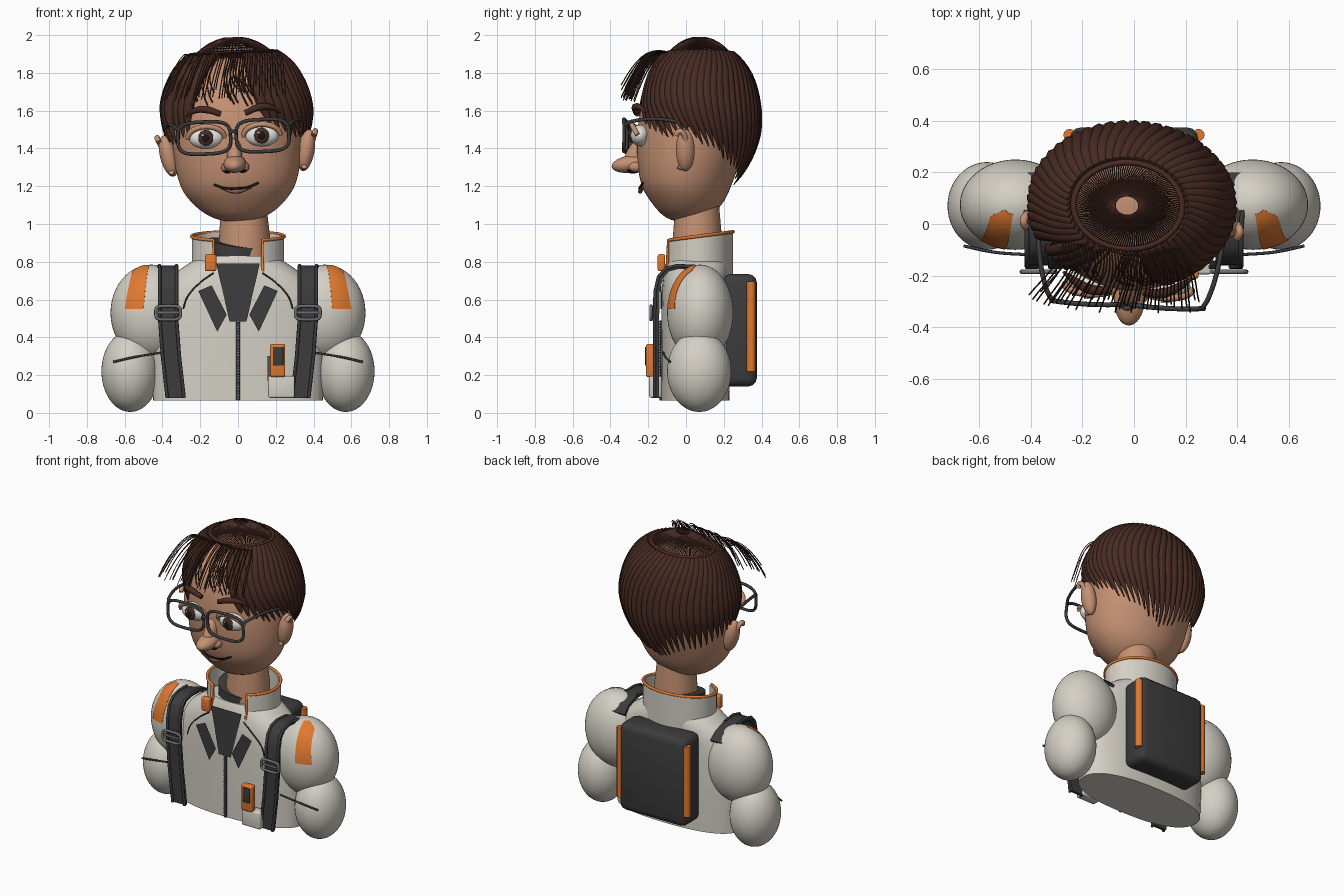
import bpy, bmesh, random
from math import sin, cos, pi, sqrt, radians
from mathutils import Matrix, Vector

random.seed(4)
if "Cube" in bpy.data.objects:
    bpy.data.objects.remove(bpy.data.objects["Cube"])

# Slight tilt and turn shared by everything on the head
PIVOT = Vector((0, 0.06, 1.35))
HEAD = (Matrix.Translation(PIVOT) @ Matrix.Rotation(radians(-3), 4, 'Z')
        @ Matrix.Rotation(radians(-2.5), 4, 'Y') @ Matrix.Translation(-PIVOT))


def colour(name, *rgb):
    m = bpy.data.materials.new(name)
    m.use_nodes = True
    m.diffuse_color = (*rgb, 1)
    m.node_tree.nodes["Principled BSDF"].inputs["Base Color"].default_value = (*rgb, 1)
    return m


SKIN = colour("skin", .55, .28, .17)
HAIR = colour("dark brown hair", .065, .024, .017)
SUIT = colour("off white suit", .66, .63, .56)
ORANGE = colour("orange trim", .75, .19, .03)
DARK = colour("dark grey fabric", .045, .045, .047)
METAL = colour("grey metal", .16, .16, .17)
WHITE = colour("eye white", .8, .78, .75)
BLACK = colour("black", .01, .008, .008)
LIP = colour("lip", .3, .1, .07)


def emit(name, bm, mat, head=False):
    bmesh.ops.recalc_face_normals(bm, faces=bm.faces[:])
    if head:
        bm.transform(HEAD)
    me = bpy.data.meshes.new(name)
    bm.to_mesh(me)
    bm.free()
    me.materials.append(mat)
    me.polygons.foreach_set("use_smooth", [True] * len(me.polygons))
    me.set_sharp_from_angle(angle=radians(40))
    ob = bpy.data.objects.new(name, me)
    bpy.context.collection.objects.link(ob)
    return ob


def grid(name, rows, mat, head=False, close=False, thick=0):
    """Skin rows of points; closed rows get end caps, open ones get thickness."""
    bm = bmesh.new()
    vs = [[bm.verts.new(p) for p in row] for row in rows]
    n = len(vs[0])
    for a, b in zip(vs, vs[1:]):
        for j in range(n if close else n - 1):
            k = (j + 1) % n
            bm.faces.new((a[j], a[k], b[k], b[j]))
    if close:
        bm.faces.new(vs[0])
        bm.faces.new(vs[-1])
    if thick:
        bmesh.ops.recalc_face_normals(bm, faces=bm.faces[:])
        bmesh.ops.solidify(bm, geom=bm.faces[:], thickness=thick)
    return emit(name, bm, mat, head)


def oval(z, rx, yc, ry, power=2.0, n=48, xc=0):
    def f(v):
        return abs(v) ** (2 / power) * (1 if v > 0 else -1)
    return [(xc + rx * f(cos(2 * pi * i / n)), yc + ry * f(sin(2 * pi * i / n)), z) for i in range(n)]


def ball(name, centre, radii, mat, head=False, rot=(0, 'X'), seg=32):
    bm = bmesh.new()
    bmesh.ops.create_uvsphere(bm, u_segments=seg, v_segments=seg // 2, radius=1)
    bm.transform(Matrix.Translation(centre) @ Matrix.Rotation(radians(rot[0]), 4, rot[1])
                 @ Matrix.Diagonal((*radii, 1)))
    return emit(name, bm, mat, head)


def box(name, lo, hi, mat, bevel=.01):
    bm = bmesh.new()
    bmesh.ops.create_cube(bm, size=1)
    lo, hi = Vector(lo), Vector(hi)
    bm.transform(Matrix.Translation((lo + hi) / 2) @ Matrix.Diagonal((*(hi - lo), 1)))
    bmesh.ops.bevel(bm, geom=bm.edges[:], offset=bevel, segments=3, profile=.5, affect='EDGES')
    return emit(name, bm, mat)


def tube(name, paths, r, mat, head=False, cyclic=False, smooth=False, res=2):
    """Round tubes along paths; an optional fourth value scales the radius."""
    cu = bpy.data.curves.new(name, 'CURVE')
    cu.dimensions, cu.bevel_depth, cu.bevel_resolution = '3D', r, res
    cu.use_fill_caps, cu.resolution_u = True, 8
    for path in paths:
        sp = cu.splines.new('BEZIER' if smooth else 'POLY')
        pts = sp.bezier_points if smooth else sp.points
        pts.add(len(path) - 1)
        for p, q in zip(pts, path):
            v = Vector(q[:3])
            v = HEAD @ v if head else v
            p.co = v if smooth else (*v, 1)
            p.radius = q[3] if len(q) > 3 else 1
            if smooth:
                p.handle_left_type = p.handle_right_type = 'AUTO'
        sp.use_cyclic_u = cyclic
    cu.materials.append(mat)
    ob = bpy.data.objects.new(name, cu)
    bpy.context.collection.objects.link(ob)


# Torso, neck and inner collar
grid("torso", [oval(*r, 2.4) for r in (
    (.065, .45, .05, .18), (.3, .46, .05, .182), (.55, .46, .05, .18), (.66, .42, .05, .178),
    (.73, .35, .055, .175), (.785, .27, .06, .17), (.83, .2, .06, .15))], SUIT, close=True)
grid("neck", [oval(z, r, .06, r - .005, xc=x) for z, r, x in
              ((.78, .145, .03), (.93, .135, .035), (1.1, .12, .03))], SKIN, close=True)
inner = [oval(z, .16, .06, .145) for z in (.74, .9)]
inner[1] = [(x, y, .9 + .15 * (y - .06) - .12 * x) for x, y, z in inner[1]]
grid("inner_collar", inner, DARK, close=True)

# Open stand-up collar with piped edge
arc = [radians(-90 + 32 + 296 * i / 48) for i in range(49)]
flat = [(.245 * cos(a), .065 + .185 * sin(a)) for a in arc]
rim = [(x, y, .935 + .13 * (y - .065)) for x, y in flat]
grid("collar", [[(x, y, .72) for x, y in flat], rim], SUIT, thick=.015)
ends = [(x, y - .012, .68) for x, y in (flat[0], flat[-1])]
tube("collar_piping", [[ends[0]] + rim + [ends[1]]], .009, ORANGE)
box("collar_tab", (-.175, -.15, .75), (-.115, -.11, .84), ORANGE)

# Front closure: dark panel, lapels, zip
def plate(name, pts, mat):
    bm = bmesh.new()
    bm.faces.new([bm.verts.new(p) for p in pts])
    bmesh.ops.solidify(bm, geom=bm.faces[:], thickness=.009)
    emit(name, bm, mat)


plate("front_panel", [(-.115, -.125, .79), (.115, -.125, .79), (.045, -.142, .485), (-.045, -.142, .485)], DARK)
box("zip", (-.01, -.14, .065), (.01, -.12, .49), DARK, .003)
for i in range(28):
    z = .075 + i * .015
    box("zip_tooth", (-.008, -.144, z), (.008, -.138, z + .007), METAL, .001)

for s, side in ((-1, "right"), (1, "left")):
    plate(side + "_lapel", [(s * x, -.152, z) for x, z in ((.21, .645), (.14, .675), (.06, .52), (.11, .43))], DARK)
    tube(side + "_seam", [[(s * .13, -.125, .74), (s * .2, -.135, .69), (s * .27, -.13, .61), (s * .29, -.13, .55)]],
         .004, DARK, smooth=True)
    # Puffy sleeve with shoulder flash and crease
    ball(side + "_upper_sleeve", (s * .46, .075, .53), (.215, .175, .255), SUIT, seg=48)
    ball(side + "_lower_sleeve", (s * .57, .07, .22), (.153, .17, .215), SUIT, seg=48)
    rows = []
    for i in range(13):
        t = .22 + 1.27 * i / 12
        row = []
        for j in range(7):
            k, u = j / 6, i / 12
            x = (.47 + .03 * u) * (1 - k) + (.545 + .055 * u) * k
            x = min(x, .46 + .21 * sin(t) * (.6 + .3 * k))
            y = .075 - .178 * sqrt(max(0, sin(t) ** 2 - ((x - .46) / .218) ** 2))
            row.append((s * x, y, .53 + .259 * cos(t)))
        rows.append(row)
    grid(side + "_shoulder_flash", rows, ORANGE, thick=.002)
    tube(side + "_sleeve_crease", [[(s * .66, -.085, .27), (s * .55, -.108, .295), (s * .4, -.12, .32)]],
         .006, DARK, smooth=True)
    # Harness strap and buckle
    path = ((.37, .2, .7), (.375, .15, .745), (.375, .06, .775), (.37, -.04, .78), (.37, -.1, .765),
            (.37, -.14, .72), (.37, -.158, .64), (.37, -.16, .5), (.355, -.16, .3), (.33, -.16, .08))
    grid(side + "_strap", [[(s * (x + w), y, z) for w in (-.048, .048)] for x, y, z in path], DARK, thick=.018)
    for w in (-.045, .045):
        tube(side + "_strap_edge", [[(s * (x + w), y - .006, z) for x, y, z in path[2:]]], .009, DARK)
    ring = [(x + s * .37, -.185, y + .53) for x, y, z in oval(0, .065, 0, .036, 4, 32)]
    tube(side + "_buckle", [ring], .009, METAL, cyclic=True)
    box(side + "_buckle_bar", (s * .37 - .06, -.19, .523), (s * .37 + .06, -.176, .54), METAL, .004)
    # Backpack side rail
    tube(side + "_pack_rail", [[(s * .25, .345, .22), (s * .25, .345, .695)]], .024, ORANGE, res=4)

box("backpack", (-.25, .19, .14), (.25, .375, .735), DARK, .045)

# Chest pocket with handset
box("pocket", (.16, -.195, .08), (.3, -.13, .195), SUIT, .01)
box("handset", (.17, -.212, .19), (.25, -.165, .365), ORANGE, .01)
box("handset_screen", (.185, -.218, .25), (.24, -.205, .35), DARK, .004)
tube("pocket_pen", [[(.165, -.18, .17), (.165, -.18, .3)]], .008, METAL)

# Head
skull = [(1.012, .06, 0, .05), (1.03, .13, 0, .105), (1.06, .185, .005, .145), (1.1, .233, .008, .183),
         (1.15, .277, .005, .215), (1.2, .308, 0, .24), (1.3, .335, .01, .268), (1.45, .347, .032, .297),
         (1.6, .343, .04, .288), (1.7, .32, .045, .26), (1.79, .265, .06, .21), (1.85, .19, .07, .15),
         (1.89, .08, .07, .07)]
head = grid("head", [oval(*r, n=32) for r in skull], SKIN, True, close=True)
head.modifiers.new("smooth", 'SUBSURF').levels = 1
head.modifiers["smooth"].render_levels = 1
ball("nose_tip", (0, -.29, 1.318), (.06, .105, .046), SKIN, True, (8, 'X'))
ball("nose_bridge", (0, -.265, 1.37), (.04, .05, .11), SKIN, True, (-30, 'X'))
tube("mouth_line", [[(-.118, -.222, 1.213), (-.06, -.24, 1.192), (0, -.247, 1.188), (.06, -.24, 1.192),
                     (.118, -.222, 1.213)]], .006, BLACK, True, smooth=True)
tube("lower_lip", [[(-.08, -.23, 1.19, .3), (0, -.243, 1.172, 1), (.08, -.23, 1.19, .3)]], .012, LIP, True, smooth=True)

for s, side in ((-1, "right"), (1, "left")):
    ball(side + "_nostril", (s * .04, -.285, 1.28), (.02, .025, .012), BLACK, True, seg=12)
    ball(side + "_nose_wing", (s * .045, -.265, 1.3), (.03, .04, .028), SKIN, True, seg=16)
    ball(side + "_eye", (s * .148, -.235, 1.462), (.092, .052, .057), WHITE, True)
    ball(side + "_iris", (s * .148, -.279, 1.462), (.04, .015, .042), HAIR, True)
    ball(side + "_pupil", (s * .148, -.289, 1.462), (.021, .009, .022), BLACK, True, seg=16)
    ball(side + "_eye_glint", (s * .148 - .014, -.297, 1.478), (.007, .004, .007), WHITE, True, seg=8)
    lid = [(s * .148 + .098 * cos(a), -.245 - .035 * sin(a), 1.462 + .06 * sin(a))
           for a in (pi * i / 12 for i in range(13))]
    tube(side + "_eyelid", [lid], .014, SKIN, True)
    tube(side + "_eyebrow", [[(s * .065, -.262, 1.585, .8), (s * .14, -.262, 1.612, 1.1),
                              (s * .2, -.235, 1.61, .9), (s * .25, -.2, 1.58, .3)]], .018, HAIR, True, smooth=True)
    # Ear with a raised rim
    ball(side + "_ear", (s * .365, .015, 1.375), (.045, .05, .112), SKIN, True, (s * 12, 'Y'))
    rim = [(s * (.385 + .035 * sin(a)), -.01 + .035 * cos(a), 1.38 + .095 * sin(a))
           for a in (radians(-110 + 20 * i) for i in range(13))]
    tube(side + "_ear_rim", [rim], .015, SKIN, True)
    # Spectacles
    lens = [(x + s * .155, -.32 + .35 * x * x, y + 1.462) for x, y, z in oval(0, .14, 0, .085, 3.5, 40)]
    tube(side + "_spectacle_rim", [lens], .0095, DARK, True, cyclic=True)
    tube(side + "_spectacle_arm", [[(s * .29, -.315, 1.51), (s * .315, -.27, 1.53), (s * .36, -.05, 1.53),
                                    (s * .365, .03, 1.5)]], .0095, DARK, True, smooth=True)
tube("spectacle_bridge", [[(-.02, -.32, 1.48), (0, -.328, 1.492), (.02, -.32, 1.48)]], .0095, DARK, True, smooth=True)


# Hair lies on an egg-shaped shell; angle zero is the back of the head
def shell(a, z, k=1.0):
    r = k * sqrt(max(0, 1 - ((z - 1.55) / .43) ** 2))
    return Vector((.382 * r * sin(a), .07 + .302 * r * cos(a), z))


locks = []
for i in range(46):
    a = -2.45 + 5.0 * i / 45
    tip = 1.2 + .25 * min(1, abs(a) / 1.7) + random.uniform(-.015, .015)
    lock = []
    for j in range(19):
        t = j / 18
        z = 1.9 + (tip - 1.9) * t ** 1.15
        b = a * (1.1 - .1 * t) + .22 * sin(pi * t) * (1 if abs(a) < 2.2 else .4)
        width = min(1, .6 + 2 * t, .08 + 2.6 * (1 - t))
        lock.append((*shell(b, z), width))
    locks.append(lock)
tube("hair_locks", locks, .032, HAIR, True)

# Fine strands over the crown, the forehead and a swept fringe
crown, brow, fringe = [], [], []
for i in range(130):
    a = 2 * pi * i / 130
    crown.append([(.2 * r * 1.1 * sin(a + .3 * r), .07 + .17 * r * 1.05 * cos(a + .3 * r), 1.99 - .1 * r ** 2.2)
                  for r in (.2, .4, .6, .75, .9, 1.05)])
tube("crown_strands", crown, .0028, HAIR, True, res=0)
tube("crown_ring", [[(*shell(2 * pi * i / 40, 1.905, .98),) for i in range(40)]], .012, HAIR, True, cyclic=True)
for i in range(46):
    a = pi + random.uniform(-.75, .85)
    low = random.uniform(1.62, 1.72)
    brow.append([shell(a + .12 * sin(3 * t), 1.91 + (low - 1.91) * t, 1.05) for t in (n / 9 for n in range(10))])
tube("forehead_strands", brow, .004, HAIR, True, res=0)
for i in range(44):
    x = -.24 + .44 * i / 43
    drop, out = random.uniform(.17, .24), random.uniform(.19, .25)
    fringe.append([(x * (1 + .5 * t) + .02 * sin(4 * t), -.08 - .03 * (1 - abs(x) * 4) - out * t,
                    1.9 + .03 * sin(pi * t) - drop * t * t) for t in (n / 9 for n in range(10))])
tube("fringe_strands", fringe, .003, HAIR, True, res=0)

# Turn the tubes into meshes
bpy.ops.object.select_all(action='DESELECT')
for ob in [o for o in bpy.context.scene.objects if o.type == 'CURVE']:
    ob.select_set(True)
    bpy.context.view_layer.objects.active = ob
bpy.ops.object.convert(target='MESH')
